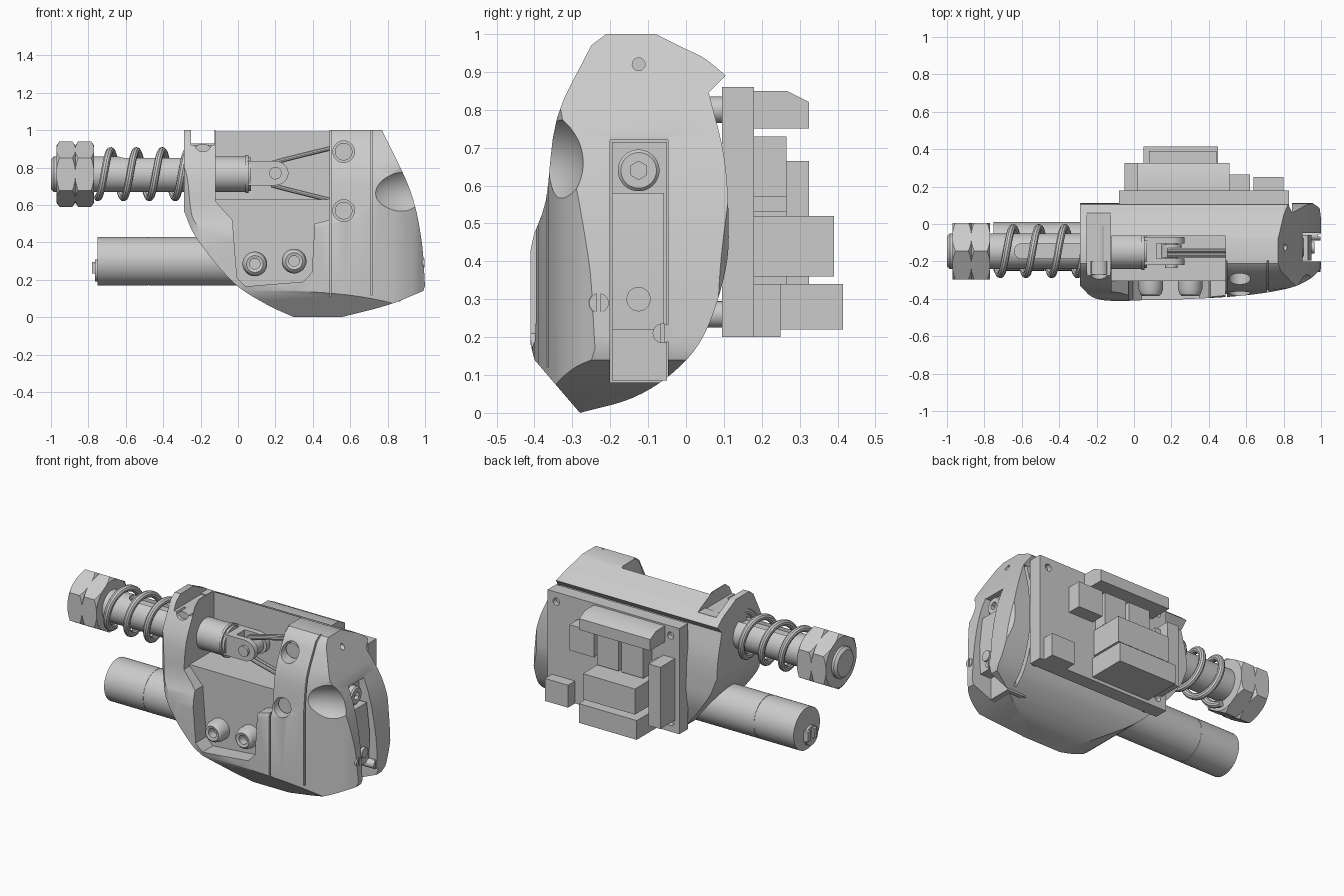
import bpy, bmesh, math
from mathutils import Vector, Matrix

if "Cube" in bpy.data.objects:
    bpy.data.objects.remove(bpy.data.objects["Cube"])


def finish(name, bm):
    bmesh.ops.recalc_face_normals(bm, faces=bm.faces)
    me = bpy.data.meshes.new(name)
    bm.to_mesh(me)
    bm.free()
    ob = bpy.data.objects.new(name, me)
    bpy.context.collection.objects.link(ob)
    return shade(ob)


def shade(ob):
    ob.data.polygons.foreach_set("use_smooth", [True] * len(ob.data.polygons))
    ob.data.set_sharp_from_angle(angle=math.radians(28))
    return ob


def place(axis, a, b, t):
    return {'x': (t, a, b), 'y': (a, t, b), 'z': (a, b, t)}[axis]


def prism(name, pts, axis, t0, t1):
    bm = bmesh.new()
    lo = [bm.verts.new(place(axis, a, b, t0)) for a, b in pts]
    hi = [bm.verts.new(place(axis, a, b, t1)) for a, b in pts]
    bm.faces.new(lo)
    bm.faces.new(hi[::-1])
    for i in range(len(pts)):
        j = (i + 1) % len(pts)
        bm.faces.new((lo[i], hi[i], hi[j], lo[j]))
    return finish(name, bm)


def box(name, x0, x1, y0, y1, z0, z1):
    return prism(name, [(x0, y0), (x1, y0), (x1, y1), (x0, y1)], 'z', z0, z1)


def revolve(name, axis, a, b, rings, n=40):
    bm = bmesh.new()
    loops = []
    for t, r in rings:
        loops.append([bm.verts.new(place(axis, a + r * math.sin(k * math.tau / n),
                                         b + r * math.cos(k * math.tau / n), t)) for k in range(n)])
    bm.faces.new(loops[0])
    bm.faces.new(loops[-1][::-1])
    for p, q in zip(loops, loops[1:]):
        for k in range(n):
            j = (k + 1) % n
            bm.faces.new((p[k], q[k], q[j], p[j]))
    return finish(name, bm)


def cyl(name, axis, a, b, t0, t1, r, n=40):
    return revolve(name, axis, a, b, [(t0, r), (t1, r)], n)


def boolean(ob, other, op='DIFFERENCE'):
    m = ob.modifiers.new(op, 'BOOLEAN')
    m.operation, m.object, m.solver = op, other, 'EXACT'
    bpy.context.view_layer.objects.active = ob
    bpy.ops.object.modifier_apply(modifier=m.name)
    bpy.data.objects.remove(other, do_unlink=True)
    return shade(ob)


def spline(pts, n=6):
    P = [Vector(p) for p in pts]
    P = [2 * P[0] - P[1]] + P + [2 * P[-1] - P[-2]]
    out = []
    for i in range(1, len(P) - 2):
        a, b, c, d = P[i - 1:i + 3]
        for k in range(n):
            t = k / n
            out.append(tuple(0.5 * (2 * b + (c - a) * t + (2 * a - 5 * b + 4 * c - d) * t * t
                                    + (3 * b - a - 3 * c + d) * t ** 3)))
    return out + [tuple(pts[-1])]


def wire(name, pts, r):
    cu = bpy.data.curves.new(name, 'CURVE')
    cu.dimensions, cu.bevel_depth, cu.bevel_resolution, cu.use_fill_caps = '3D', r, 3, True
    s = cu.splines.new('POLY')
    s.points.add(len(pts) - 1)
    for p, co in zip(s.points, pts):
        p.co = (*co, 1)
    ob = bpy.data.objects.new(name, cu)
    bpy.context.collection.objects.link(ob)
    bpy.ops.object.select_all(action='DESELECT')
    ob.select_set(True)
    bpy.context.view_layer.objects.active = ob
    bpy.ops.object.convert(target='MESH')
    return shade(bpy.context.view_layer.objects.active)


# housing: front, side and top outlines intersected
front = ([(-.29, 1)] + spline([(-.29, .57), (-.22, .42), (-.03, .19), (.15, .07), (.30, 0)])
         + spline([(.55, 0), (.8, .065), (.99, .14)]) + spline([(1, .17), (.98, .42), (.92, .68), (.77, 1)]))
face = [(-.40, .14), (-.415, .2), (-.41, .43), (-.37, .56), (-.34, .78), (-.25, .97), (-.21, 1)]
side = ([face[0]] + spline(face[1:6], 4) + [face[6]]
        + spline([(-.08, 1), (0, .96), (.05, .935), (.105, .89)], 4)
        + spline([(.06, .845), (.1, .68), (.112, .52), (.105, .38), (.05, .21), (-.03, .11), (-.14, .04), (-.28, 0)], 5))
top = ([(-.29, .115), (.95, .115), (1, .08)]
       + spline([(1, -.24), (.93, -.3), (.8, -.35), (.5, -.39), (0, -.41), (-.2, -.40), (-.29, -.33)], 5))
housing = prism("housing", front, 'y', -.6, .3)
boolean(housing, prism("c", side, 'x', -.5, 1.2), 'INTERSECT')
boolean(housing, prism("c", top, 'z', -.2, 1.2), 'INTERSECT')

# open cavity, sunken front panel, slot for the end bar, gap behind the rear wing
boolean(housing, box("c", -.12, .49, -.6, -.065, .63, 1.2))
boolean(housing, prism("c", [(-.12, .75), (-.12, .62), (-.03, .52), (-.005, .21), (.04, .165), (.35, .19),
                             (.395, .24), (.41, .5), (.49, .52), (.49, .75)], 'y', -.6, -.305))
boolean(housing, box("c", .76, 1.2, -.2, -.048, .08, .72))
boolean(housing, box("c", .87, 1.2, -.2, -.048, -.1, .2))
boolean(housing, box("c", .9, 1.2, -.2, -.048, .7, 1.2))
boolean(housing, box("c", .825, .845, -.03, .3, .1, .845))
# notch for the clamp screw
boolean(housing, box("c", -.25, -.125, -.6, .06, .92, 1.2))
boolean(housing, cyl("c", 'y', -.1875, .93, -.6, -.2, .045))
# shallow scoop on the front right
bm = bmesh.new()
bmesh.ops.create_uvsphere(bm, u_segments=64, v_segments=32, radius=1,
                          matrix=Matrix.Translation((1.04, -.47, .67)) @ Matrix.Diagonal((.36, .21, .18, 1)))
boolean(housing, finish("c", bm))
# grooves either side of the front band
for x, lim, z0 in ((.488, -.375, .08), (.71, -.352, .12)):
    pts = [(-.6, z0), (max(-.4, lim), z0)] + [(max(y + .014, lim), z) for y, z in face] + [(-.19, 1.1), (-.6, 1.1)]
    boolean(housing, prism("c", pts, 'x', x, x + .01))
# band pins in their holes
for z, y in ((.885, -.275), (.57, -.35)):
    boolean(housing, cyl("c", 'y', .565, z, -.6, y + .06, .058))
    cyl("band_pin", 'y', .565, z, y + .01, y + .1, .047)
boolean(housing, cyl("c", 'x', -.125, .92, .75, 1.2, .017, 20))

# bosses on the front panel
for x, z in ((.09, .285), (.30, .30)):
    revolve("panel_boss", 'y', x, z, [(-.33, .028), (-.38, .028), (-.385, .045), (-.375, .056),
                                      (-.345, .066), (-.28, .066)])

# clamp screw lying in the notch
cyl("clamp_screw", 'y', -.1875, .87, -.27, 0, .057)
box("clamp_screw_head", -.255, -.125, -.01, .058, .82, .928)

# plunger shaft with groove, nuts and spring
SY, SZ = -.145, .765
shaft = revolve("plunger_shaft", 'x', SY, SZ, [(-1, .08), (-.985, .095), (.04, .095), (.04, .102),
                                               (.055, .102), (.055, .09), (.07, .09)], 48)
boolean(shaft, box("c", -.60, -.2, SY - .04, SY + .04, .83, .95))
boolean(shaft, cyl("c", 'z', -.60, SY, .83, .95, .04))
for x in (-.97, -.87):
    nut = cyl("hex_nut", 'x', SY, SZ, x, x + .1, .175, 6)
    boolean(nut, revolve("c", 'x', SY, SZ, [(x - .001, .152), (x + .016, .176), (x + .084, .176),
                                            (x + .101, .152)], 48), 'INTERSECT')
# spring winding from the nut to the housing, rising to the right at the front
turns, steps, pitch = 3.5, 110, .138
wire("spring", [(-.75 + pitch * turns * i / steps, SY - .125 * math.sin(i / steps * turns * math.tau),
                 SZ - .125 * math.cos(i / steps * turns * math.tau)) for i in range(steps + 1)], .02)

# clevis, pin, roller and the pull cables
arc = [(.2 + .07 * math.cos(a), SZ + .005 + .065 * math.sin(a))
       for a in [math.radians(-90 + 15 * k) for k in range(13)]]
for y in (-.22, -.105):
    prism("clevis_cheek", [(.09, .705)] + arc + [(.09, .835)], 'y', y, y + .035)
prism("clevis_base", [(.05, .705), (.12, .705), (.12, .835), (.05, .835)], 'y', -.22, -.07)
cyl("clevis_pin", 'y', .2, .77, -.235, -.07, .033)
cyl("clevis_roller", 'y', .2, .77, -.18, -.11, .055)
for y in (-.165, -.14):
    for s in (1, -1):
        wire("pull_cable", [(.18, y, SZ + s * .058), (.25, y, SZ + s * .078), (.5, y, SZ + s * .14)], .013)

# motor with terminals
MY, MZ = -.12, .30
revolve("motor", 'x', MY, MZ, [(-.75, .13), (-.48, .13), (-.48, .128), (-.475, .128),
                               (-.475, .13), (.1, .13)], 48)
cyl("motor_end", 'x', MY - .03, .25, -.765, -.74, .06)
for y in (-.18, -.12):
    box("motor_terminal", -.78, -.75, y, y + .03, .235, .295)

# end bar with raised face, bolt, axle and side screws
box("end_bar", .74, .87, -.195, -.05, .085, .715)
prism("end_bar_face", [(.85, .22), (.945, .22), (.95, .4), (.93, .58), (.85, .58)], 'y', -.195, -.058)
bolt = revolve("end_bolt", 'x', -.125, .64, [(.85, .055), (.90, .055), (.908, .047)])
boolean(bolt, cyl("c", 'x', -.125, .64, .885, 1, .024, 6))
cyl("end_axle", 'x', -.125, .3, .8, .965, .032)
for y, z in ((-.23, .29), (-.062, .21)):
    s = cyl("side_screw", 'x', y, z, .9, .998, .026, 24)
    boolean(s, box("c", .985, 1.1, y - .005, y + .005, z - .1, z + .1))

# circuit board, its standoffs and components
board = box("circuit_board", -.08, .83, .095, .18, .2, .86)
for x in (-.02, .77):
    for z in (.8, .26):
        boolean(board, cyl("c", 'y', x, z, .15, .3, .022, 20))
        cyl("board_standoff", 'y', x, z, -.02, .1, .035, 24)
prism("top_connector", [(.17, .75), (.325, .75), (.325, .82), (.265, .85), (.17, .85)], 'x', .02, .51)
for name, x0, x1, y1, z0, z1 in (
        ("chip", .45, .62, .265, .57, .73), ("chip", .28, .43, .265, .53, .73), ("chip", .11, .26, .265, .53, .73),
        ("upper_block", .08, .44, .39, .36, .52), ("lower_block", .05, .45, .415, .22, .34),
        ("side_connector", -.05, .03, .325, .28, .665), ("side_connector_base", .03, .07, .265, .3, .64),
        ("corner_block", .64, .80, .25, .2, .34)):
    box(name, x0, x1, .17, y1, z0, z1)
